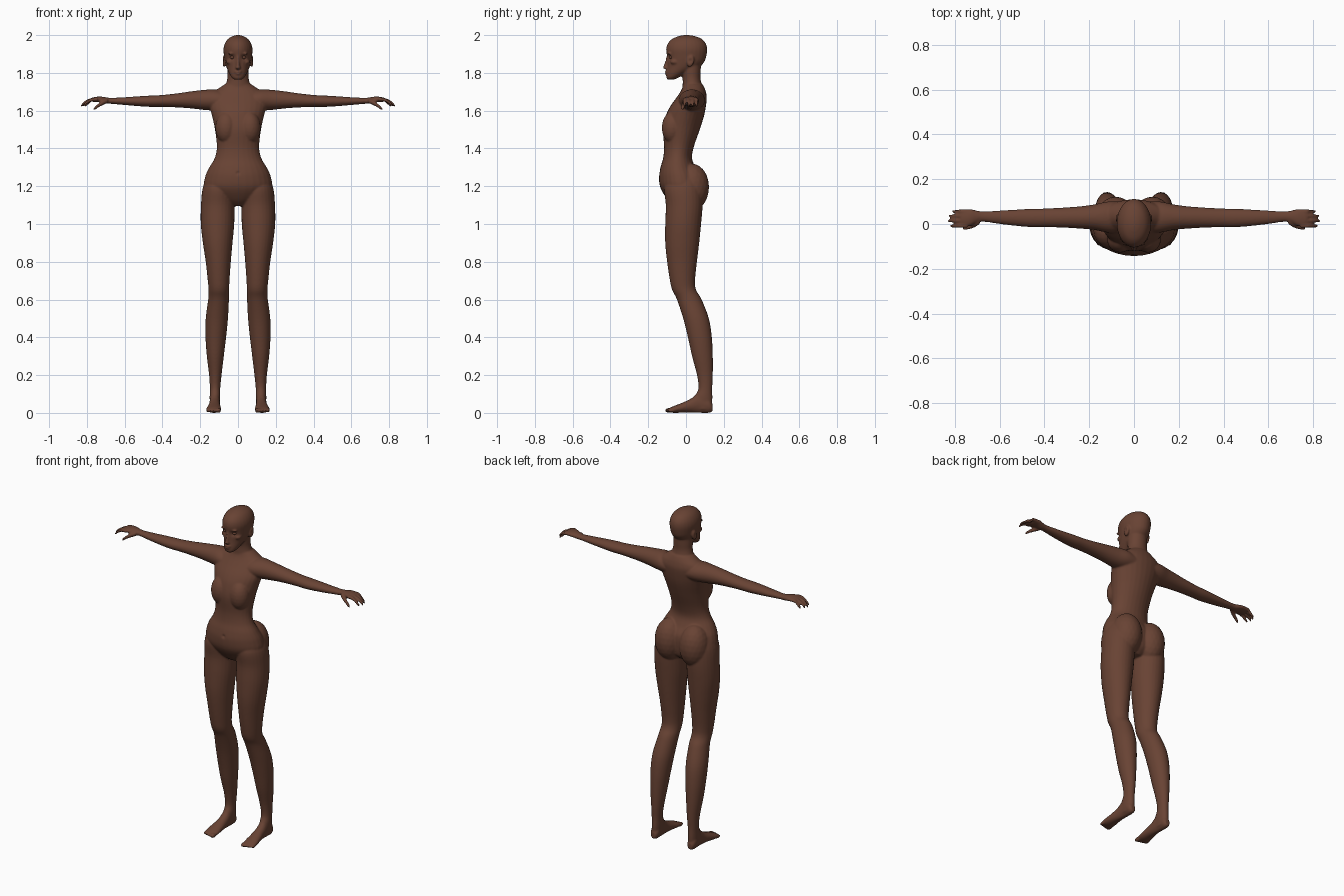
import bpy, bmesh, math
from mathutils import Vector, Matrix

skin = bpy.data.materials.new("brown skin")
skin.diffuse_color = (0.14, 0.056, 0.034, 1)
bm = bmesh.new()


def spline(rows, steps=5):
    """Catmull-Rom interpolation of the section table."""
    out = []
    for i in range(len(rows) - 1):
        p = [rows[max(0, min(len(rows) - 1, i + k))] for k in (-1, 0, 1, 2)]
        for s in range(steps):
            t = s / steps
            out.append([0.5 * (2 * b + (c - a) * t + (2*a - 5*b + 4*c - d) * t*t
                               + (3*b - a - 3*c + d) * t**3) for a, b, c, d in zip(*p)])
    return out + [list(rows[-1])]


def loft(axis, rows, sides=(1,), n=28):
    """Rows: position on axis, then min/max on each of the two other axes."""
    for s in sides:
        rings = []
        for t, a0, a1, b0, b1 in spline(rows):
            ring = []
            for k in range(n):
                w = 2 * math.pi * k / n
                a = (a0 + a1) / 2 + (a1 - a0) / 2 * math.cos(w)
                b = (b0 + b1) / 2 + (b1 - b0) / 2 * math.sin(w)
                x, y, z = {"x": (t, a, b), "y": (a, t, b), "z": (a, b, t)}[axis]
                ring.append(bm.verts.new((x * s, y, z)))
            rings.append(ring)
        for r, q in zip(rings, rings[1:]):
            for k in range(n):
                bm.faces.new((r[k], r[(k + 1) % n], q[(k + 1) % n], q[k]))
        bm.faces.new(rings[0])
        bm.faces.new(rings[-1])


def blob(c, r, sides=(1, -1), tilt=0):
    """Ellipsoid, tilted about x."""
    for s in sides:
        m = (Matrix.Translation((c[0] * s, c[1], c[2])) @ Matrix.Rotation(tilt, 4, 'X')
             @ Matrix.Diagonal((*r, 1)))
        bmesh.ops.create_icosphere(bm, subdivisions=3, radius=1, matrix=m)


both = (1, -1)

# torso
loft("z", [(1.095, -.05, .05, -.06, .04), (1.13, -.12, .12, -.098, .075),
           (1.19, -.178, .178, -.135, .085), (1.25, -.174, .174, -.143, .08),
           (1.30, -.152, .152, -.135, .05), (1.35, -.123, .123, -.121, .032),
           (1.41, -.112, .112, -.116, .042), (1.50, -.122, .122, -.122, .073),
           (1.57, -.137, .137, -.108, .095), (1.62, -.15, .15, -.085, .105),
           (1.67, -.15, .15, -.05, .11), (1.70, -.13, .13, -.03, .105),
           (1.72, -.10, .10, -.02, .098), (1.74, -.07, .07, -.015, .088)])
blob((.062, -.07, 1.51), (.058, .058, .085))          # chest
blob((.082, .032, 1.195), (.086, .09, .125))          # buttocks

# neck
loft("z", [(1.68, -.09, .09, -.02, .095), (1.73, -.068, .068, -.018, .085),
           (1.77, -.057, .057, -.018, .077), (1.81, -.056, .056, -.025, .078),
           (1.86, -.054, .054, -.03, .08)])

# head
loft("z", [(1.764, -.018, .018, -.096, -.065), (1.775, -.033, .033, -.104, -.04),
           (1.80, -.048, .048, -.104, .01), (1.83, -.061, .061, -.100, .07),
           (1.86, -.069, .069, -.099, .098), (1.89, -.074, .074, -.101, .108),
           (1.925, -.077, .077, -.105, .112), (1.955, -.07, .07, -.097, .105),
           (1.98, -.053, .053, -.073, .083), (1.995, -.028, .028, -.036, .045),
           (2.0, -.006, .006, -.01, .015)])
loft("z", [(1.82, -.013, .013, -.112, -.08), (1.827, -.015, .015, -.122, -.08),
           (1.84, -.010, .010, -.118, -.08), (1.865, -.008, .008, -.109, -.08),
           (1.89, -.008, .008, -.103, -.08)])          # nose
blob((0, -.098, 1.807), (.021, .015, .006), (1,))      # upper lip
blob((0, -.097, 1.795), (.018, .015, .006), (1,))      # lower lip
blob((.029, -.087, 1.902), (.024, .012, .007))         # brows
blob((.045, -.058, 1.858), (.018, .025, .014))         # cheekbones
blob((.073, .024, 1.862), (.010, .019, .032), tilt=-.2)  # ears

# legs
loft("z", [(1.26, .03, .16, -.09, .06), (1.19, .016, .187, -.115, .085),
           (1.10, .018, .196, -.107, .088), (1.0, .02, .197, -.11, .08),
           (.90, .029, .186, -.11, .07), (.80, .038, .171, -.10, .058),
           (.70, .045, .16, -.085, .048), (.65, .047, .156, -.073, .054),
           (.60, .048, .158, -.048, .083), (.50, .053, .171, -.015, .121),
           (.40, .063, .172, .01, .137), (.30, .075, .165, .032, .142),
           (.20, .087, .153, .058, .142), (.13, .094, .149, .066, .139),
           (.08, .094, .15, .045, .14), (.02, .098, .148, .05, .138)], both)

# feet
loft("y", [(.141, .108, .138, .008, .045), (.12, .098, .149, .0, .08),
           (.07, .096, .15, .0, .105), (.03, .095, .153, .002, .078),
           (-.01, .092, .160, .002, .058), (-.05, .089, .167, .0, .042),
           (-.075, .09, .167, .001, .032), (-.09, .094, .163, .004, .024)], both)
for i in range(5):                                     # toes
    r = .012 if i == 0 else .0085
    blob((.102 + .0145 * i, -.09 + .0008 * i * i, .013), (r, .021, r + .001))

# arms and palms
loft("x", [(.06, -.04, .10, 1.60, 1.70), (.12, -.038, .10, 1.60, 1.712),
           (.18, -.026, .087, 1.604, 1.71), (.25, -.02, .078, 1.612, 1.702),
           (.32, -.016, .073, 1.617, 1.692), (.40, -.014, .069, 1.62, 1.683),
           (.46, -.014, .068, 1.62, 1.68), (.53, -.008, .064, 1.624, 1.676),
           (.60, .0, .06, 1.63, 1.671), (.67, .01, .056, 1.636, 1.668),
           (.70, .006, .06, 1.638, 1.671), (.73, -.008, .067, 1.644, 1.675),
           (.76, -.012, .064, 1.645, 1.672), (.775, -.006, .056, 1.65, 1.668)], both)

# fingers
for y, tip in ((.056, .812), (.036, .828), (.015, .832), (-.008, .822)):
    loft("x", [(x, y - r, y + r, z - r, z + r) for x, z, r in (
        (.745, 1.66, .010), (.775, 1.658, .0095),
        (tip - .025, 1.646, .009), (tip - .004, 1.628, .007), (tip, 1.623, .004))], both, 12)
# thumbs
loft("x", [(x, y - r, y + r, z - r, z + r) for x, y, z, r in (
    (.69, .012, 1.652, .013), (.715, -.004, 1.642, .013), (.74, -.014, 1.627, .0105),
    (.757, -.018, 1.613, .009), (.765, -.02, 1.606, .005))], both, 12)

bmesh.ops.recalc_face_normals(bm, faces=bm.faces)
me = bpy.data.meshes.new("body")
bm.to_mesh(me)
bm.free()
body = bpy.data.objects.new("body", me)
bpy.context.collection.objects.link(body)
bpy.context.view_layer.objects.active = body
body.select_set(True)

# fuse all parts into one smooth skin
m = body.modifiers.new("fuse", 'REMESH')
m.mode = 'VOXEL'
m.voxel_size = .005
s = body.modifiers.new("soften", 'SMOOTH')
s.factor, s.iterations = .5, 5
for name in ("fuse", "soften"):
    bpy.ops.object.modifier_apply(modifier=name)
body.data.materials.clear()
body.data.materials.append(skin)

# press in eye sockets, ear hollows and navel: place, direction, depth, radius
dents = [((0, -.142, 1.27), (0, 1, 0), .006, .009)]
for sx in both:
    dents += [((.029 * sx, -.09, 1.882), (0, 1, 0), .011, .015),
              ((.082 * sx, .022, 1.864), (-sx, 0, 0), .006, .011)]
for v in body.data.vertices:
    for c, d, depth, rad in dents:
        q = (v.co - Vector(c)).length / rad
        if q < 3:
            v.co += Vector(d) * depth * math.exp(-q * q)
bpy.ops.object.shade_smooth()

# eyes
for sx, side in ((1, "left"), (-1, "right")):
    bpy.ops.mesh.primitive_uv_sphere_add(segments=20, ring_count=12, radius=1,
                                         location=(.029 * sx, -.076, 1.882))
    eye = bpy.context.object
    eye.name = side + "_eye"
    eye.scale = (.014, .012, .009)
    eye.data.materials.append(skin)
    bpy.ops.object.shade_smooth()
